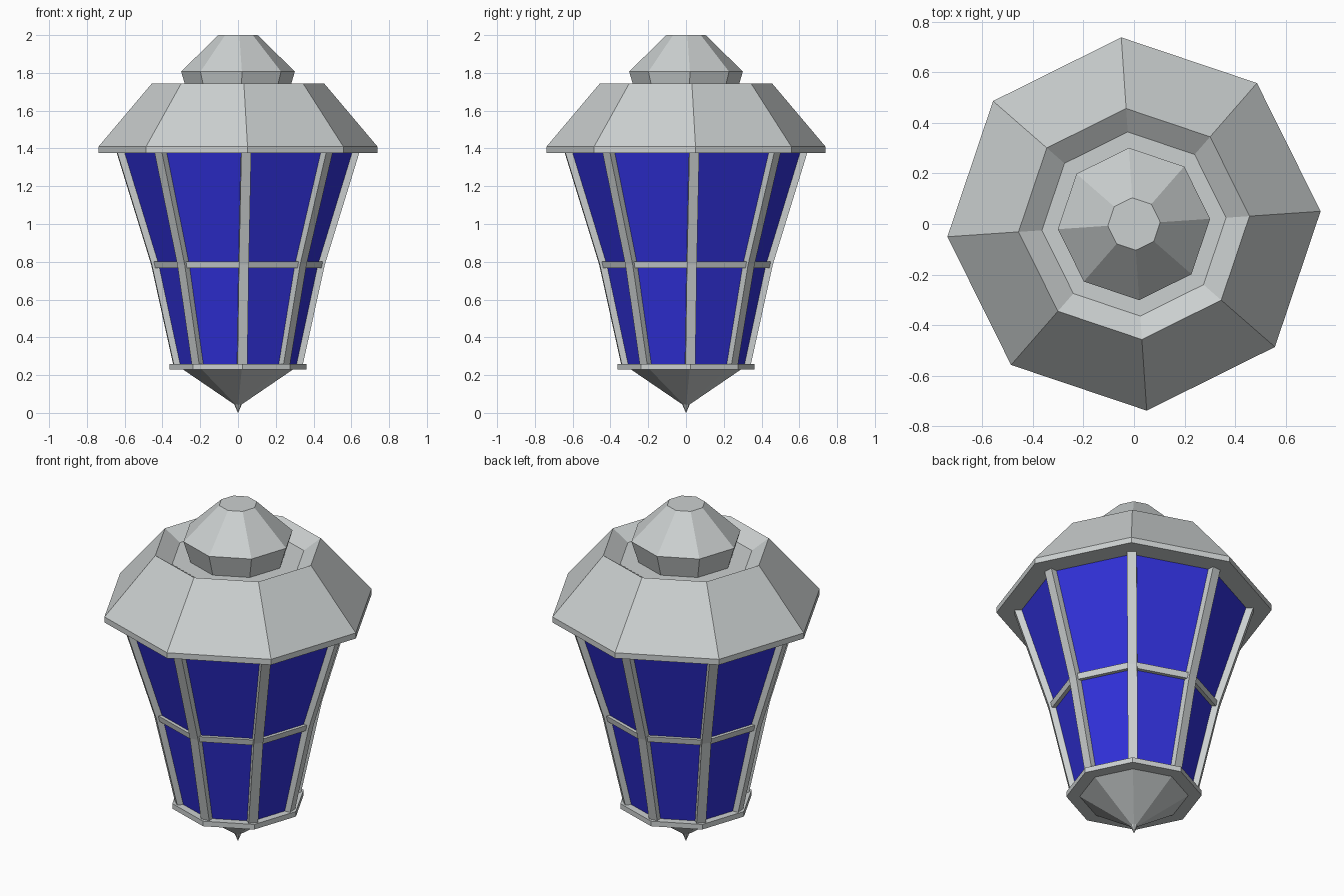
import bpy, bmesh, math
from mathutils import Vector

SIDES = 8
TURN = math.radians(3.9)

cube = bpy.data.objects.get("Cube")
if cube:
    bpy.data.objects.remove(cube, do_unlink=True)


def make_material(name, rgb):
    mat = bpy.data.materials.new(name)
    mat.use_nodes = True
    color = (*rgb, 1.0)
    mat.diffuse_color = color
    mat.node_tree.nodes["Principled BSDF"].inputs["Base Color"].default_value = color
    return mat


metal = make_material("grey metal", (0.60, 0.63, 0.63))
glass = make_material("blue glass", (0.03, 0.03, 0.70))


def finish(name, bm, mat):
    bmesh.ops.recalc_face_normals(bm, faces=bm.faces)
    mesh = bpy.data.meshes.new(name)
    bm.to_mesh(mesh)
    bm.free()
    mesh.materials.append(mat)
    obj = bpy.data.objects.new(name, mesh)
    bpy.context.collection.objects.link(obj)
    return obj


def direction(i):
    a = TURN + math.tau * i / SIDES
    return Vector((math.cos(a), math.sin(a), 0))


def loft(bm, rings, closed=False):
    """Bridge equal rings of vertices; cap the ends or join them in a loop."""
    n = len(rings[0])
    pairs = list(zip(rings, rings[1:]))
    if closed:
        pairs.append((rings[-1], rings[0]))
    else:
        bm.faces.new(rings[0])
        bm.faces.new(rings[-1])
    for a, b in pairs:
        for i in range(n):
            j = (i + 1) % n
            bm.faces.new((a[i], a[j], b[j], b[i]))


def octagon_part(name, profile, mat, closed=False):
    """Turn a (radius, height) profile into an eight-sided solid."""
    bm = bmesh.new()
    rings = [[bm.verts.new(direction(i) * r + Vector((0, 0, z)))
              for i in range(SIDES)] for r, z in profile]
    loft(bm, rings, closed)
    return finish(name, bm, mat)


# Pointed base and the ring above it
octagon_part("base_point", [(0.001, 0), (0.02, 0.045), (0.295, 0.232)], metal)
octagon_part("base_ring", [(0.364, 0.23), (0.364, 0.26)], metal)

# Glass body, flaring more above the middle
octagon_part("glass_panes", [(0.318, 0.25), (0.433, 0.785), (0.618, 1.39)], glass)

# Middle band around the glass
octagon_part("middle_band", [(0.415, 0.768), (0.452, 0.768),
                             (0.459, 0.802), (0.415, 0.802)], metal, closed=True)

# Bars along the corners of the glass
bm = bmesh.new()
for i in range(SIDES):
    out = direction(i)
    side = Vector((-out.y, out.x, 0)) * 0.026
    rings = []
    for r, z in [(0.341, 0.25), (0.459, 0.785), (0.646, 1.39)]:
        up = Vector((0, 0, z))
        rings.append([bm.verts.new(out * (r - d) + side * s + up)
                      for d, s in [(0, -1), (0, 1), (0.05, 1), (0.05, -1)]])
    loft(bm, rings)
finish("corner_bars", bm, metal)

# Roof with a sunken top, and the cap standing in it
octagon_part("roof", [(0.74, 1.377), (0.74, 1.41), (0.458, 1.743), (0.365, 1.68)], metal)
octagon_part("roof_cap", [(0.26, 1.67), (0.302, 1.807), (0.104, 2.0)], metal)
